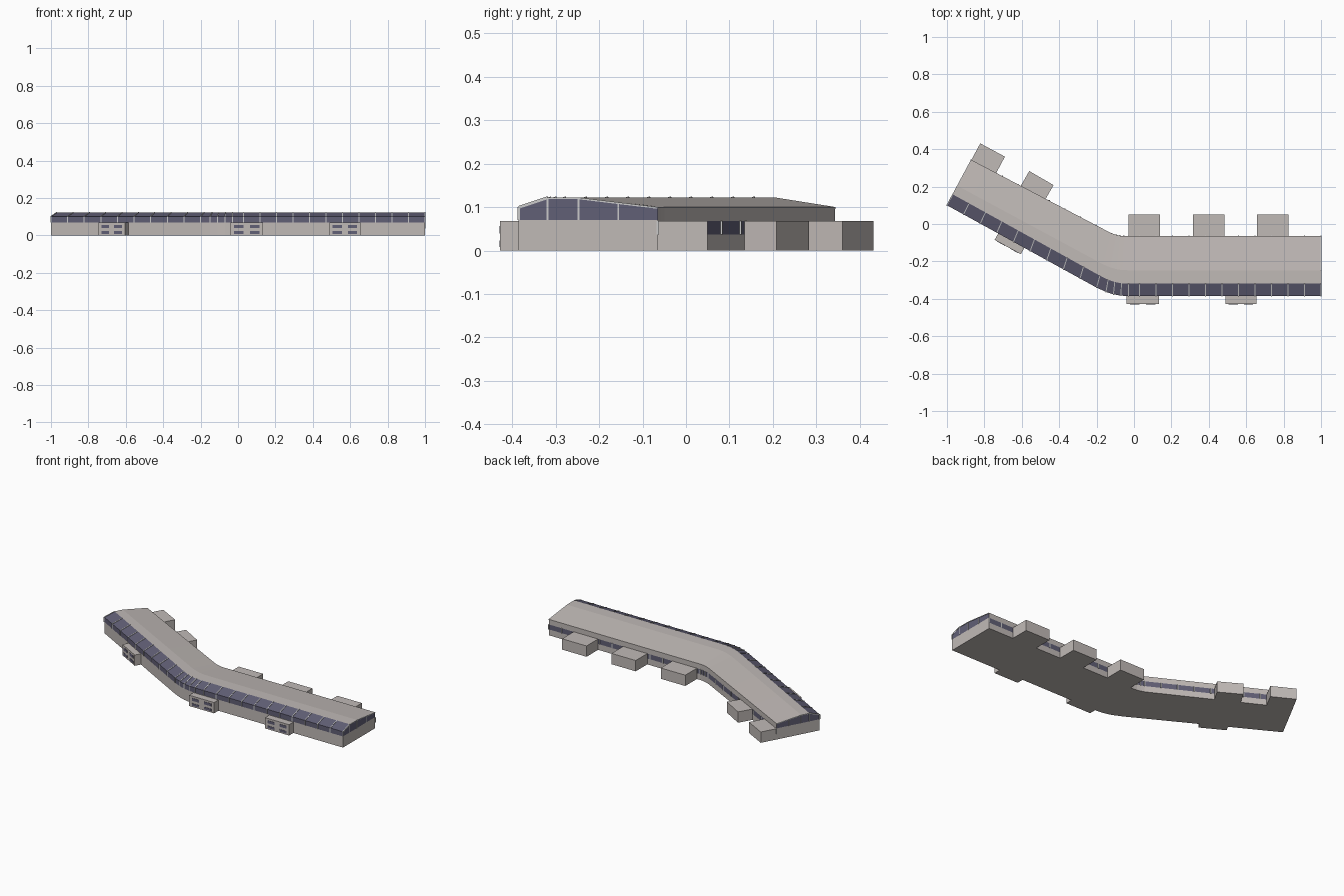
import bpy, bmesh
from mathutils import Vector

if "Cube" in bpy.data.objects:
    bpy.data.objects.remove(bpy.data.objects["Cube"])


def material(name, rgb):
    m = bpy.data.materials.new(name)
    m.diffuse_color = (*rgb, 1)
    m.use_nodes = True
    m.node_tree.nodes["Principled BSDF"].inputs["Base Color"].default_value = m.diffuse_color
    return m


WALL = material("wall_stone", (0.53, 0.49, 0.47))
GLASS = material("tinted_glass", (0.12, 0.115, 0.18))
FRAME = material("frame_light", (0.62, 0.60, 0.60))


def finish(name, bm, mats):
    bmesh.ops.recalc_face_normals(bm, faces=bm.faces)
    me = bpy.data.meshes.new(name)
    bm.to_mesh(me)
    bm.free()
    for m in mats:
        me.materials.append(m)
    ob = bpy.data.objects.new(name, me)
    bpy.context.collection.objects.link(ob)
    return ob


# Stations across the building: (front point, back point), west to east
def lerp(a, b, t):
    return Vector(a).lerp(Vector(b), t)


stations = [(lerp((-1, 0.10), (-0.2, -0.34), k / 9),
             lerp((-0.87, 0.343), (-0.12, -0.05), k / 9)) for k in range(10)]
stations += [(Vector(f), Vector(b)) for f, b in [
    ((-0.15, -0.363), (-0.095, -0.058)),
    ((-0.11, -0.376), (-0.075, -0.063)),
    ((-0.07, -0.383), (-0.055, -0.065))]]
east_x = [-0.03] + [0.03 + 0.97 * k / 11 for k in range(12)]
stations += [(Vector((x, -0.385)), Vector((x, -0.065))) for x in east_x]


# Cross-section: front wall, front glazing, ridge, back slope, fascia, back strip
def section(f, b):
    w = (b - f).length
    n = (b - f) / w
    prof = [(0, 0), (0, 0.07), (0, 0.10), (0.066, 0.122), (0.43 * w, 0.122),
            (w, 0.10), (w, 0.068), (w, 0.037), (w, 0)]
    return [Vector((*(f + n * d), z)) for d, z in prof]


sections = [section(f, b) for f, b in stations]

# Main hall: lofted body with glazed strips
bm = bmesh.new()
rings = [[bm.verts.new(p) for p in s] for s in sections]
glass_strips = {1, 2, 6}
for r, s in zip(rings, rings[1:]):
    for i in range(9):
        j = (i + 1) % 9
        face = bm.faces.new((r[i], r[j], s[j], s[i]))
        face.material_index = int(i in glass_strips)
for r in (rings[0], rings[-1]):
    t = (0.07 - 0.068) / 0.032
    sill = bm.verts.new(r[6].co.lerp(r[5].co, t))
    bm.faces.new((r[0], r[1], sill, r[6], r[7], r[8]))
    bm.faces.new((r[1], r[2], r[3], r[4], r[5], sill)).material_index = 1
finish("main_hall", bm, [WALL, GLASS])


# Bars: square rods between two points
def add_bar(bm, p, q, t=0.005):
    rot = (q - p).to_track_quat('Z', 'Y')
    ends = []
    for c in (p, q):
        ends.append([bm.verts.new(c + rot @ Vector((x * t / 2, y * t / 2, 0)))
                     for x, y in ((-1, -1), (1, -1), (1, 1), (-1, 1))])
    a, b = ends
    bm.faces.new(a)
    bm.faces.new(b)
    for i in range(4):
        j = (i + 1) % 4
        bm.faces.new((a[i], a[j], b[j], b[i]))


# Front glazing mullions
bm = bmesh.new()
for s in sections:
    add_bar(bm, s[1], s[2])
    add_bar(bm, s[2], s[3])
finish("front_mullions", bm, [FRAME])

# Back window mullions
bm = bmesh.new()
for s in sections:
    add_bar(bm, s[7], s[6], 0.006)
finish("back_mullions", bm, [FRAME])

# End window frames: uprights and roof edge trim
for name, s in (("west_end_frame", sections[0]), ("east_end_frame", sections[-1])):
    bm = bmesh.new()
    mid = s[4].lerp(s[5], 0.5)
    for top in (s[3], s[4], mid):
        add_bar(bm, Vector((top.x, top.y, 0.07)), top - Vector((0, 0, 0.002)), 0.004)
    for a, b in ((s[2], s[3]), (s[3], s[4]), (s[4], s[5])):
        down = Vector((0, 0, 0.002))
        add_bar(bm, a - down, b - down, 0.004)
    finish(name, bm, [FRAME])


# Upright box on outer edge p-q, reaching inward (to the left of p->q)
def add_box(bm, p, q, depth, z0, z1):
    d = (q - p).normalized()
    n = Vector((-d.y, d.x)) * depth
    plan = [p, q, q + n, p + n]
    lo = [bm.verts.new((c.x, c.y, z0)) for c in plan]
    hi = [bm.verts.new((c.x, c.y, z1)) for c in plan]
    bm.faces.new(lo)
    bm.faces.new(hi)
    for i in range(4):
        j = (i + 1) % 4
        bm.faces.new((lo[i], lo[j], hi[j], hi[i]))


# Back annex blocks
back = [((-0.69, 0.36), (-0.822, 0.431)), ((-0.43, 0.208), (-0.56, 0.283)),
        ((0.14, 0.05), (-0.03, 0.05)), ((0.483, 0.05), (0.315, 0.05)),
        ((0.827, 0.05), (0.657, 0.05))]
for k, (p, q) in enumerate(back):
    bm = bmesh.new()
    add_box(bm, Vector(p), Vector(q), 0.12, 0, 0.068)
    finish(f"back_annex_{k + 1}", bm, [WALL])

# Front entrance bays with two by two windows
front = [((-0.745, -0.085), (-0.605, -0.162)), ((-0.04, -0.428), (0.133, -0.428)),
         ((0.488, -0.428), (0.655, -0.428))]
for k, (p, q) in enumerate(front):
    p, q = Vector(p), Vector(q)
    bm = bmesh.new()
    add_box(bm, p, q, 0.055, 0, 0.068)
    finish(f"front_bay_{k + 1}", bm, [WALL])
    d = (q - p).normalized()
    out = Vector((d.y, -d.x)) * 0.0015
    bm = bmesh.new()
    for t0, t1 in ((0.11, 0.40), (0.60, 0.89)):
        for z0, z1 in ((0.008, 0.023), (0.039, 0.056)):
            add_box(bm, p.lerp(q, t0) + out, p.lerp(q, t1) + out, 0.003, z0, z1)
    finish(f"bay_windows_{k + 1}", bm, [GLASS])
